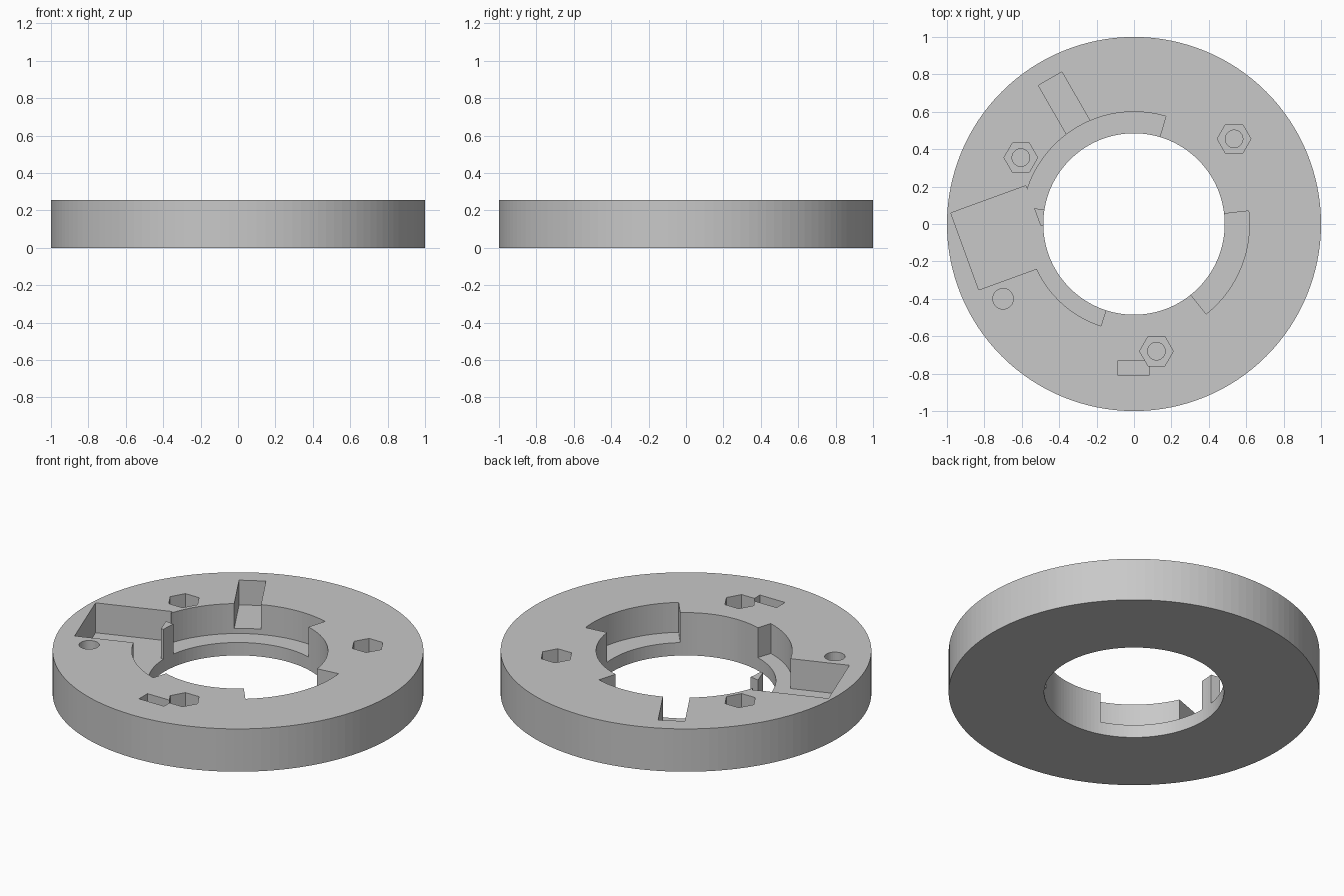
import bpy
import bmesh
from math import sin, cos, radians, pi
from mathutils import Matrix, Vector

HEIGHT = 0.255
BORE = 0.485
FLOOR = 0.077      # floor of the grooves and the big pocket
ABOVE = HEIGHT + 0.1

cube = bpy.data.objects.get("Cube")
if cube:
    bpy.data.objects.remove(cube, do_unlink=True)

grey = bpy.data.materials.new("plain_grey")
grey.use_nodes = True
grey.diffuse_color = (0.58, 0.58, 0.58, 1)
grey.node_tree.nodes["Principled BSDF"].inputs["Base Color"].default_value = (0.58, 0.58, 0.58, 1)


def arc(radius, start, end, steps, centre=(0, 0)):
    """Points along an arc, angles in degrees."""
    return [(centre[0] + radius * cos(radians(start + (end - start) * i / steps)),
             centre[1] + radius * sin(radians(start + (end - start) * i / steps)))
            for i in range(steps + 1)]


def prism(name, outline, low, high):
    """Solid extruded upward from a counter-clockwise outline."""
    bm = bmesh.new()
    base = bm.faces.new([bm.verts.new((x, y, low)) for x, y in outline])
    top = bmesh.ops.extrude_face_region(bm, geom=[base])["geom"]
    verts = [g for g in top if isinstance(g, bmesh.types.BMVert)]
    bmesh.ops.translate(bm, verts=verts, vec=(0, 0, high - low))
    bmesh.ops.recalc_face_normals(bm, faces=bm.faces)
    mesh = bpy.data.meshes.new(name)
    bm.to_mesh(mesh)
    bm.free()
    obj = bpy.data.objects.new(name, mesh)
    bpy.context.collection.objects.link(obj)
    return obj


def turned_box(u0, u1, v0, v1, angle):
    """Rectangle outline turned about the centre."""
    turn = Matrix.Rotation(radians(angle), 2)
    return [tuple(turn @ Vector(p)) for p in ((u0, v0), (u1, v0), (u1, v1), (u0, v1))]


def disc(radius, sides, centre=(0, 0)):
    return arc(radius, 0, 360, sides, centre)[:-1]


# Main ring and its bore
ring = prism("ring_body", disc(1.0, 128), 0, HEIGHT)
ring.data.materials.append(grey)
cutters = [prism("bore_cutter", disc(BORE, 128), -0.1, ABOVE)]

# Three stepped grooves around the bore: outer radius, start and end angle
for radius, start, end in ((0.60, 73.5, 171), (0.573, 181, 252), (0.617, -51.3, 6.5)):
    outline = arc(radius, start, end, 36) + arc(BORE - 0.05, end, start, 36)
    cutters.append(prism("groove_cutter", outline, FLOOR, ABOVE))

# Large rectangular pocket and narrow radial slot
cutters.append(prism("pocket_cutter", turned_box(-0.90, -0.473, -0.047, 0.39, 20), FLOOR, ABOVE))
cutters.append(prism("slot_cutter", turned_box(0.54, 0.897, -0.0725, 0.0725, 120), 0.108, ABOVE))

# Hexagonal nut recesses with a round hole in each
for centre in ((0.535, 0.455), (-0.605, 0.355), (0.12, -0.68)):
    cutters.append(prism("nut_cutter", disc(0.09, 6, centre), 0.14, ABOVE))
    cutters.append(prism("screw_cutter", disc(0.047, 32, centre), 0.07, ABOVE))

# Round pin hole and small rectangular recess
cutters.append(prism("pin_cutter", disc(0.055, 32, (-0.7, -0.4)), 0.077, ABOVE))
cutters.append(prism("recess_cutter",
                     [(-0.085, -0.81), (0.08, -0.81), (0.08, -0.73), (-0.085, -0.73)], 0.15, ABOVE))

# Cut everything out and keep the finished mesh
for cutter in cutters:
    cutter.hide_render = True
    mod = ring.modifiers.new(cutter.name, "BOOLEAN")
    mod.operation = "DIFFERENCE"
    mod.solver = "EXACT"
    mod.object = cutter
graph = bpy.context.evaluated_depsgraph_get()
finished = bpy.data.meshes.new_from_object(ring.evaluated_get(graph))
ring.modifiers.clear()
ring.data = finished
finished.materials.clear()
finished.materials.append(grey)
for face in finished.polygons:
    face.material_index = 0
for cutter in cutters:
    bpy.data.objects.remove(cutter, do_unlink=True)
